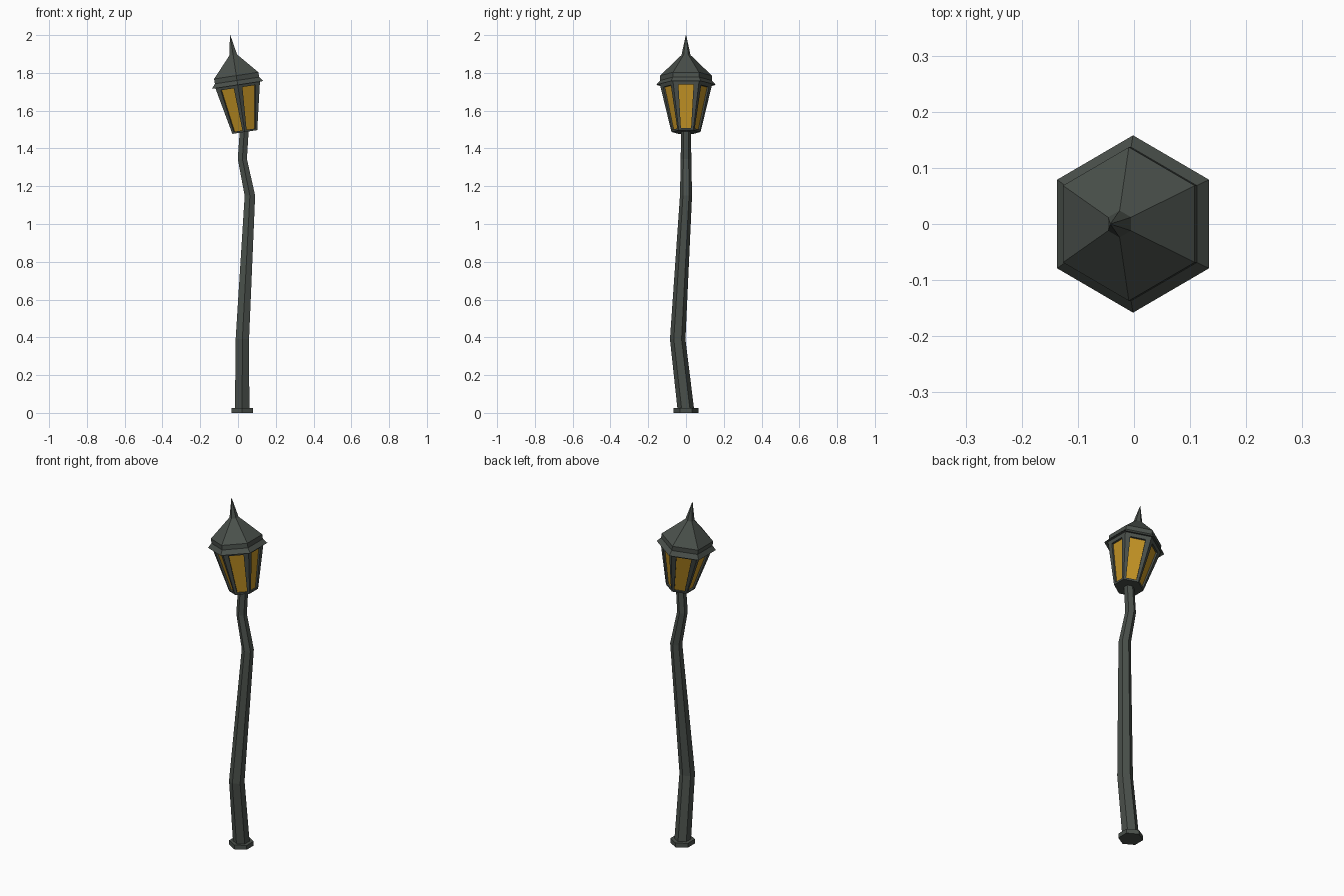
import bpy, bmesh, math
from mathutils import Vector, Matrix

if "Cube" in bpy.data.objects:
    bpy.data.objects.remove(bpy.data.objects["Cube"])


def material(name, rgb):
    m = bpy.data.materials.new(name)
    m.diffuse_color = (*rgb, 1)
    m.use_nodes = True
    m.node_tree.nodes["Principled BSDF"].inputs["Base Color"].default_value = m.diffuse_color
    return m


iron = material("dark iron", (0.068, 0.080, 0.070))
amber = material("amber glass", (0.54, 0.29, 0.018))


def hexagon(r, z, x=0, y=0):
    """Six points, corners pointing along y."""
    return [Vector((x + r * math.cos(math.radians(30 + 60 * i)),
                    y + r * math.sin(math.radians(30 + 60 * i)), z)) for i in range(6)]


def finish(name, bm, mats, matrix=Matrix()):
    bmesh.ops.recalc_face_normals(bm, faces=bm.faces)
    me = bpy.data.meshes.new(name)
    bm.to_mesh(me)
    bm.free()
    for m in mats:
        me.materials.append(m)
    ob = bpy.data.objects.new(name, me)
    ob.matrix_world = matrix
    bpy.context.collection.objects.link(ob)
    return ob


def loft(name, rings, matrix=Matrix()):
    """Skin a stack of hexagons given as (radius, z, x, y)."""
    bm = bmesh.new()
    loops = [[bm.verts.new(p) for p in hexagon(*r)] for r in rings]
    for a, b in zip(loops, loops[1:]):
        for i in range(6):
            j = (i + 1) % 6
            bm.faces.new((a[i], a[j], b[j], b[i]))
    bm.faces.new(loops[0][::-1])
    bm.faces.new(loops[-1])
    return finish(name, bm, [iron], matrix)


# Foot plate and crooked pole
loft("foot_plate", [(0.065, 0, 0.022, 0), (0.065, 0.025, 0.022, 0)])
loft("crooked_pole", [(0.044, 0.01, 0.022, 0), (0.041, 0.39, 0.023, -0.044),
                      (0.032, 1.15, 0.063, 0), (0.028, 1.345, 0.023, 0),
                      (0.027, 1.51, 0.034, 0)])

# Lantern frame of reference: leans towards -x
lean = Matrix.Translation((0.036, 0, 1.487)) @ Matrix.Rotation(math.radians(-8.6), 4, 'Y')

# Lantern body: tapered hexagon with a recessed pane in each side
bm = bmesh.new()
low, high = hexagon(0.077, 0), hexagon(0.139, 0.258)
bl, bh = [bm.verts.new(p) for p in low], [bm.verts.new(p) for p in high]
bm.faces.new(bl[::-1])
bm.faces.new(bh)
for i in range(6):
    j = (i + 1) % 6

    def on_side(u, v):
        return low[i].lerp(high[i], v).lerp(low[j].lerp(high[j], v), u)
    inward = -(low[i] + low[j]).normalized() * 0.01
    spots = [on_side(0.16, 0.04), on_side(0.84, 0.04), on_side(0.8, 0.92), on_side(0.2, 0.92)]
    outer = [bl[i], bl[j], bh[j], bh[i]]
    rim = [bm.verts.new(p) for p in spots]
    pane = [bm.verts.new(p + inward) for p in spots]
    for k in range(4):
        n = (k + 1) % 4
        bm.faces.new((outer[k], outer[n], rim[n], rim[k]))
        bm.faces.new((rim[k], rim[n], pane[n], pane[k]))
    bm.faces.new(pane).material_index = 1
finish("lantern_body", bm, [iron, amber], lean)

# Flared eave, roof and spike
loft("lantern_roof", [(0.138, 0.258), (0.158, 0.252), (0.137, 0.276), (0.137, 0.302),
                      (0.024, 0.412), (0.001, 0.519)], lean)
